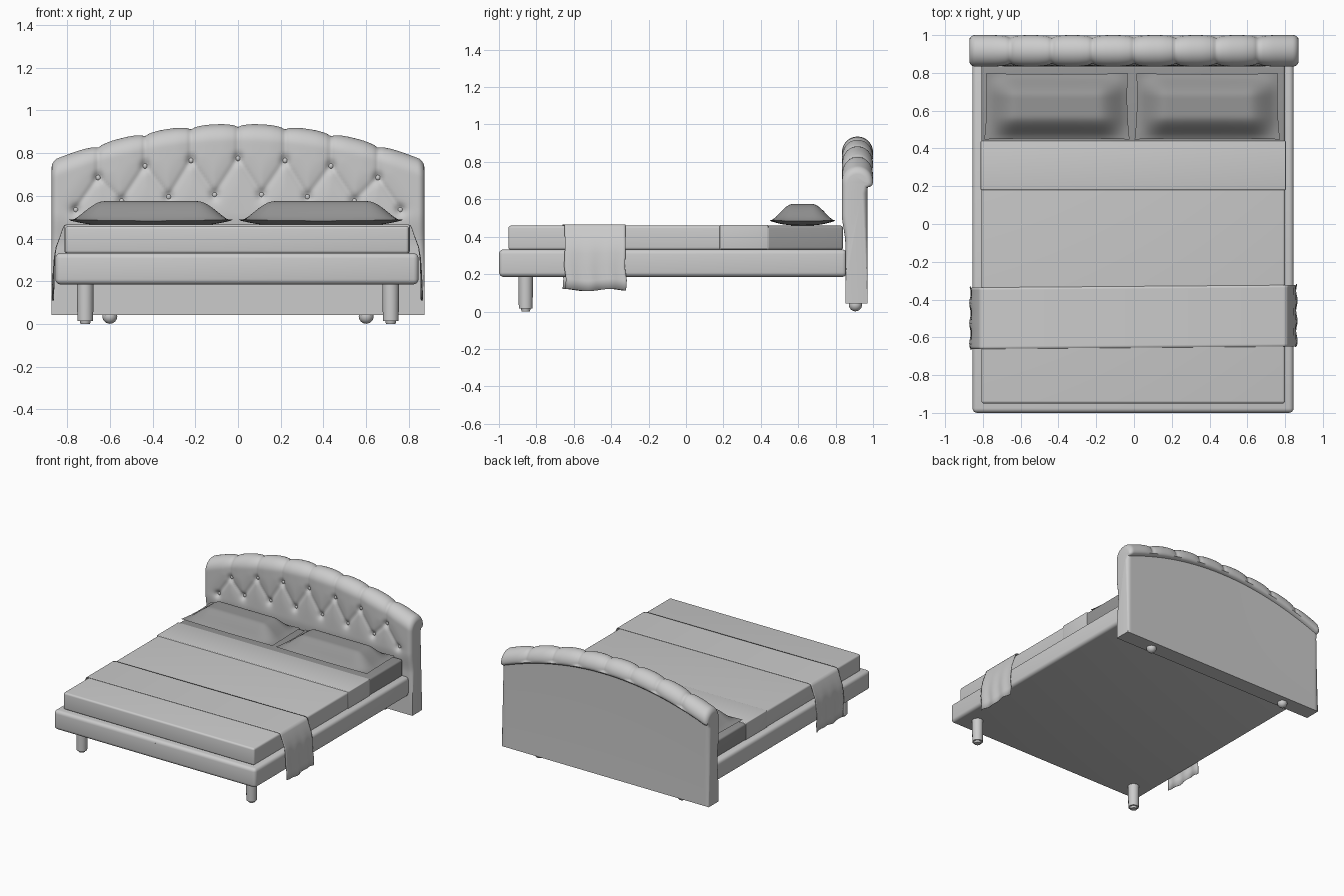
import bpy, bmesh, math
from mathutils import Vector

cube = bpy.data.objects.get("Cube")
if cube:
    bpy.data.objects.remove(cube, do_unlink=True)


def material(name, value):
    m = bpy.data.materials.new(name)
    m.use_nodes = True
    colour = (value, value, value, 1)
    m.diffuse_color = colour
    m.node_tree.nodes["Principled BSDF"].inputs["Base Color"].default_value = colour
    return m


LIGHT = material("light grey fabric", 0.6)
DARK = material("dark grey fabric", 0.3)


def finish(name, bm, *mats, angle=40):
    bmesh.ops.recalc_face_normals(bm, faces=bm.faces)
    mesh = bpy.data.meshes.new(name)
    bm.to_mesh(mesh)
    bm.free()
    ob = bpy.data.objects.new(name, mesh)
    bpy.context.collection.objects.link(ob)
    for m in mats:
        mesh.materials.append(m)
    bpy.ops.object.select_all(action='DESELECT')
    ob.select_set(True)
    bpy.context.view_layer.objects.active = ob
    bpy.ops.object.shade_smooth_by_angle(angle=math.radians(angle))
    return ob


def box_mesh(lo, hi, bevel):
    bm = bmesh.new()
    bmesh.ops.create_cube(bm, size=1)
    for v in bm.verts:
        v.co = [(a + b) / 2 + c * (b - a) for a, b, c in zip(lo, hi, v.co)]
    if bevel:
        bmesh.ops.bevel(bm, geom=bm.edges[:], offset=bevel, segments=4,
                        profile=0.5, affect='EDGES')
    return bm


def grid(bm, rows, wrap=False):
    """Skin rows of points with quads; wrap closes each row."""
    vs = [[bm.verts.new(p) for p in row] for row in rows]
    n = len(vs[0])
    for a, b in zip(vs, vs[1:]):
        for j in range(n if wrap else n - 1):
            k = (j + 1) % n
            bm.faces.new((a[j], a[k], b[k], b[j]))
    return vs


def smooth(t):
    t = max(0.0, min(1.0, t))
    return t * t * (3 - 2 * t)


# Bed frame with a centre seam at the foot
finish("bed_frame", box_mesh((-0.855, -1, 0.185), (0.845, 0.86, 0.332), 0.025), LIGHT)
finish("frame_seam", box_mesh((-0.003, -1, 0.21), (0.003, -0.99, 0.31), 0), LIGHT)

# Mattress: covered at the foot, bare dark sheet at the head
bm = box_mesh((-0.808, -0.95, 0.33), (0.8, 0.84, 0.459), 0.014)
bmesh.ops.bisect_plane(bm, geom=bm.verts[:] + bm.edges[:] + bm.faces[:],
                       plane_co=(0, 0.44, 0), plane_no=(0, 1, 0))
for f in bm.faces:
    f.material_index = int(f.calc_center_median().y > 0.44)
finish("mattress", bm, LIGHT, DARK)

# Folded cover band
finish("folded_cover", box_mesh((-0.812, 0.18, 0.333), (0.804, 0.44, 0.463), 0.006), LIGHT)

# Runner draped across the bed
half = [(0.79, 0.465), (0.806, 0.462), (0.815, 0.445), (0.83, 0.4), (0.845, 0.36),
        (0.853, 0.31), (0.857, 0.24), (0.859, 0.17), (0.861, 0.115)]
path = [(-x - 0.006, z) for x, z in reversed(half)] + half
bm = bmesh.new()
rows = []
for x, z in path:
    drop = 1 - smooth((z - 0.1) / 0.33)
    side = 1 if x > 0 else -1
    row = []
    for j in range(25):
        y = -0.655 + 0.325 * j / 24 + 0.008 * x
        wave = 0.004 * drop * math.sin(j * 0.8)
        row.append((x + side * wave, y - 0.008 * drop * math.sin(z * 30),
                    z + 0.006 * drop * math.cos(j * 0.35)))
    rows.append(row)
grid(bm, rows)
runner = finish("bed_runner", bm, LIGHT, angle=60)
mod = runner.modifiers.new("thickness", 'SOLIDIFY')
mod.thickness = 0.003
mod.offset = 0


# Pillows with thin pinched rims
def pillow(name, cx):
    bm = bmesh.new()
    n, m = 36, 24
    for up in (True, False):
        rows = []
        for i in range(n + 1):
            u = 2 * i / n - 1
            row = []
            for j in range(m + 1):
                v = 2 * j / m - 1
                puff = smooth((1 - abs(u)) / 0.42) * smooth((1 - abs(v)) / 0.7)
                rim = 0.483 + 0.006 * u * u * v * v
                z = rim + 0.092 * puff ** 0.75 if up else rim - 0.022 * puff ** 0.5
                x = cx + 0.38 * u * (1 - 0.02 * (1 - v * v)) * (1 - 0.012 * v)
                y = 0.623 + 0.175 * v * (1 - 0.03 * (1 - u * u))
                row.append((x, y, z))
            rows.append(row)
        grid(bm, rows)
    bmesh.ops.remove_doubles(bm, verts=bm.verts[:], dist=0.0005)
    finish(name, bm, DARK, angle=60)


pillow("right_pillow", -0.408)
pillow("left_pillow", 0.388)

# Headboard: tufted front, rolled top edge, flat back
lower = [(0.11, 0.605), (0.325, 0.595), (0.545, 0.575), (0.76, 0.535)]
upper = [(0.22, 0.765), (0.435, 0.74), (0.655, 0.685)]
lower += [(-x, z) for x, z in lower]
upper += [(-x, z) for x, z in upper] + [(0, 0.775)]
buttons = sorted(lower + upper)
R, CY, HALF, BASE = 0.083, 0.917, 0.872, 0.042


def tuft(x, z, over):
    """Depth of the upholstery seams at a point; over = on the roll."""
    p = Vector((x, z))
    d = 1.0
    near = 1.0
    for a, b in zip(buttons, buttons[1:]):
        a, b = Vector(a), Vector(b)
        t = max(0, min(1, (p - a).dot(b - a) / (b - a).length_squared))
        if not over:
            d = min(d, (p - a.lerp(b, t)).length)
            near = min(near, (p - a).length, (p - b).length)
    for ux, uz in upper:
        if over or z > uz:
            d = min(d, abs(x - ux))
    return (0.007 * math.exp(-(d / 0.012) ** 2) + 0.008 * math.exp(-(d / 0.045) ** 2)
            + 0.018 * math.exp(-(near / 0.022) ** 2))


def section(x):
    h = 0.937 - 0.172 * (x / HALF) ** 2
    zc = h - R
    pts = []  # y, z, normal y, normal z, seam depth
    for i in range(57):
        z = BASE + (zc - BASE) * i / 56
        y = CY - R + 0.018 * (1 - smooth((z - 0.36) / 0.16))
        pts.append((y, z, -1, 0, tuft(x, z, False)))
    for i in range(1, 25):
        a = math.pi - math.pi * i / 24
        c, s = math.cos(a), math.sin(a)
        pts.append((CY + R * c, zc + R * s, c, s, tuft(x, 0, True)))
    for y, z in ((0.998, 0.012), (0.988, 0.023), (0.972, 0.027)):
        pts.append((y, zc - z, 0.7, -0.7, 0))
    pts.append((0.971, zc - 0.05, 1, 0, 0))
    pts.append((0.971, BASE, 1, 0, 0))
    edge = max(0, abs(x) - HALF + 0.03)
    inset = 0.03 - math.sqrt(max(0, 0.03 ** 2 - edge ** 2))
    out = []
    for y, z, ny, nz, depth in pts:
        k = inset * smooth((z - 0.1) / 0.4) + depth
        out.append((x, y - ny * k, z - nz * k))
    return out


xs = [-0.84 + 1.68 * i / 180 for i in range(181)]
ends = [0.84 + 0.032 * math.sin(math.pi / 2 * i / 6) for i in range(1, 7)]
xs = [-e for e in reversed(ends)] + xs + ends
bm = bmesh.new()
vs = grid(bm, [section(x) for x in xs], wrap=True)
bm.faces.new(vs[0])
bm.faces.new(vs[-1])
finish("headboard", bm, LIGHT, angle=50)

# Buttons set into the tufting
bm = bmesh.new()
for x, z in buttons:
    made = bmesh.ops.create_uvsphere(bm, u_segments=12, v_segments=8, radius=0.012)
    for v in made["verts"]:
        v.co = (v.co.x + x, v.co.y * 0.6 + 0.862, v.co.z + z)
finish("headboard_buttons", bm, LIGHT)


# Front legs with small pads, and ball feet under the headboard
def cylinder(bm, x, y, z0, z1, r0, r1):
    made = bmesh.ops.create_cone(bm, cap_ends=True, segments=24, radius1=r0,
                                 radius2=r1, depth=z1 - z0)
    bmesh.ops.translate(bm, verts=made["verts"], vec=(x, y, (z0 + z1) / 2))


for side, sx in (("left", 1), ("right", -1)):
    bm = bmesh.new()
    cylinder(bm, sx * 0.715, -0.857, 0.015, 0.2, 0.037, 0.039)
    cylinder(bm, sx * 0.715, -0.857, 0, 0.016, 0.022, 0.026)
    finish(side + "_front_leg", bm, LIGHT)
    bm = bmesh.new()
    made = bmesh.ops.create_uvsphere(bm, u_segments=20, v_segments=12, radius=0.035)
    bmesh.ops.translate(bm, verts=made["verts"], vec=(sx * 0.6, 0.906, 0.036))
    finish(side + "_back_foot", bm, LIGHT)
